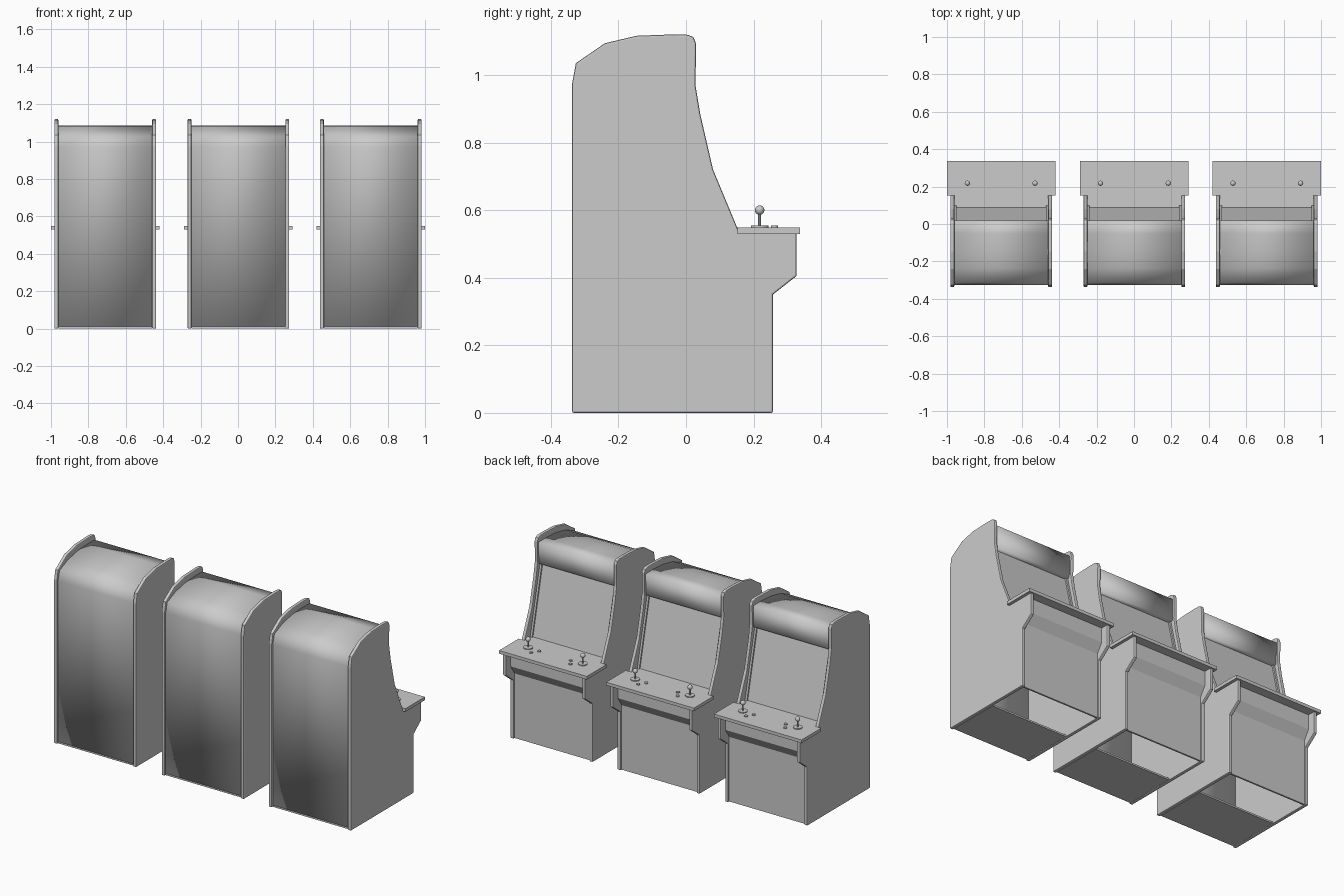
import bpy, bmesh, math

if "Cube" in bpy.data.objects:
    bpy.data.objects.remove(bpy.data.objects["Cube"])

SIDE_X = 0.272      # outer half width of a cabinet
THICK = 0.021       # side panel thickness
INNER = SIDE_X - THICK

SIDE = [(-0.337, 0), (-0.337, 0.975), (-0.326, 1.035), (-0.24, 1.094), (-0.147, 1.116),
        (-0.04, 1.12), (0.005, 1.119), (0.022, 1.112), (0.03, 1.092), (0.028, 0.97),
        (0.042, 0.885), (0.08, 0.72), (0.155, 0.54), (0.327, 0.54), (0.327, 0.405),
        (0.257, 0.35), (0.257, 0)]
# back panel, curved top, marquee and its underside as one folded sheet
SHELL = [(-0.322, 0.003), (-0.322, 0.97), (-0.308, 1.025), (-0.235, 1.056), (-0.145, 1.075),
         (-0.05, 1.081), (0.016, 1.081), (0.013, 0.96), (-0.012, 0.948)]
SCREEN = [(-0.012, 0.97), (0.085, 0.545)]
FRONT = [(0.278, 0.535), (0.278, 0.445), (0.243, 0.39), (0.243, 0.003)]


def add_object(name, bm):
    bmesh.ops.recalc_face_normals(bm, faces=bm.faces)
    mesh = bpy.data.meshes.new(name)
    bm.to_mesh(mesh)
    bm.free()
    ob = bpy.data.objects.new(name, mesh)
    bpy.context.collection.objects.link(ob)
    return ob


def prism(name, pts, axis_vec, bevel=0):
    """Extrude a closed outline of 3D points along a vector."""
    bm = bmesh.new()
    face = bm.faces.new([bm.verts.new(p) for p in pts])
    new = bmesh.ops.extrude_face_region(bm, geom=[face])["geom"]
    bmesh.ops.translate(bm, vec=axis_vec, verts=[g for g in new if isinstance(g, bmesh.types.BMVert)])
    ob = add_object(name, bm)
    if bevel:
        mod = ob.modifiers.new("bevel", 'BEVEL')
        mod.width, mod.segments = bevel, 2
        mod.limit_method, mod.angle_limit = 'ANGLE', math.radians(60)
    return ob


def sheet(name, path, x0, x1, thickness):
    """Thin sheet following a (y, z) path, spanning x0 to x1."""
    bm = bmesh.new()
    rows = [[bm.verts.new((x, y, z)) for x in (x0, x1)] for y, z in path]
    for a, b in zip(rows, rows[1:]):
        bm.faces.new((a[0], a[1], b[1], b[0]))
    ob = add_object(name, bm)
    mod = ob.modifiers.new("thickness", 'SOLIDIFY')
    mod.thickness, mod.offset = thickness, 0
    return ob


def smooth(ob, angle=30):
    bpy.ops.object.select_all(action='DESELECT')
    ob.select_set(True)
    bpy.context.view_layer.objects.active = ob
    bpy.ops.object.shade_smooth_by_angle(angle=math.radians(angle))


def disc(name, x, y, z0, z1, r, sides=16):
    bpy.ops.mesh.primitive_cylinder_add(vertices=sides, radius=r, depth=z1 - z0,
                                        location=(x, y, (z0 + z1) / 2))
    ob = bpy.context.object
    ob.name = name
    smooth(ob)
    return ob


for cx in (-0.71, 0.002, 0.71):
    # side panels with rounded edge trim, and slim screen bezels
    for s, label in ((-1, "left"), (1, "right")):
        prism(f"side_panel_{label}", [(cx + s * INNER, y, z) for y, z in SIDE],
              (s * THICK, 0, 0), 0.005)
        bezel = [(y + 0.008, z) for y, z in SCREEN]
        sheet(f"screen_bezel_{label}", bezel, cx + s * (INNER - 0.012), cx + s * INNER, 0.012)

    # cabinet skin, screen, front and floor
    smooth(sheet("back_top_and_marquee", SHELL, cx - INNER, cx + INNER, 0.01))
    sheet("screen", SCREEN, cx - INNER, cx + INNER, 0.01)
    sheet("front_panel", FRONT, cx - INNER, cx + INNER, 0.01)
    sheet("floor_panel", [(-0.327, 0.006), (-0.01, 0.006)], cx - INNER, cx + INNER, 0.01)

    # control panel: wide shelf with a narrower tongue reaching back to the screen
    half = [(0.29, 0.337), (0.29, 0.152), (INNER, 0.152), (INNER, 0.078)]
    outline = half + [(-x, y) for x, y in reversed(half)]
    prism("control_panel", [(cx + x, y, 0.53) for x, y in outline], (0, 0, 0.019))

    # joysticks and buttons for two players
    for s in (-1, 1):
        jx, jy = cx + s * 0.181, 0.218
        disc("joystick_base", jx, jy, 0.548, 0.554, 0.026, 20)
        disc("joystick_shaft", jx, jy, 0.55, 0.595, 0.0045, 10)
        bpy.ops.mesh.primitive_uv_sphere_add(segments=16, ring_count=10, radius=0.014,
                                             location=(jx, jy, 0.6))
        bpy.context.object.name = "joystick_ball"
        smooth(bpy.context.object, 60)
        for bx, by in ((0.13, 0.262), (0.105, 0.223)):
            disc("button", cx + s * bx, by, 0.548, 0.555, 0.01, 14)
